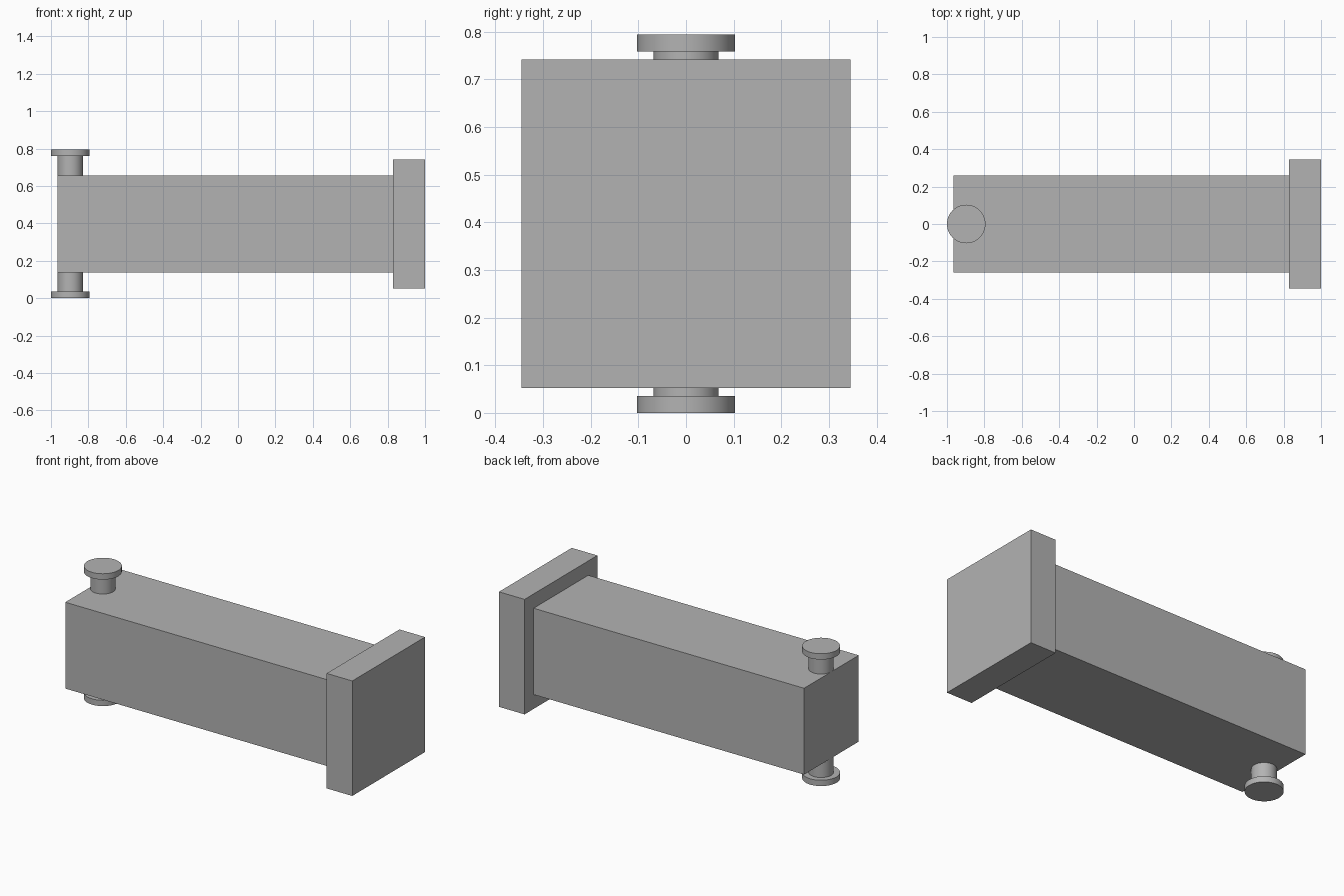
import bpy
import math

cube = bpy.data.objects.get("Cube")
if cube:
    bpy.data.objects.remove(cube, do_unlink=True)

GREY = (0.45, 0.45, 0.45, 1.0)
mat = bpy.data.materials.new("plain grey")
mat.use_nodes = True
mat.diffuse_color = GREY
mat.node_tree.nodes["Principled BSDF"].inputs["Base Color"].default_value = GREY

MID_Z = 0.397


def finish(name):
    obj = bpy.context.object
    obj.name = obj.data.name = name
    obj.data.materials.append(mat)
    return obj


def box(name, x0, x1, half):
    """Square bar along x, centred on the model's axis."""
    bpy.ops.mesh.primitive_cube_add(size=1, location=((x0 + x1) / 2, 0, MID_Z))
    obj = finish(name)
    obj.scale = (x1 - x0, 2 * half, 2 * half)
    bpy.ops.object.transform_apply(location=False, rotation=False, scale=True)


def disc(name, radius, z0, z1):
    """Upright cylinder on the pin axis."""
    bpy.ops.mesh.primitive_cylinder_add(
        vertices=64, radius=radius, depth=abs(z1 - z0),
        location=(-0.897, 0, (z0 + z1) / 2))
    finish(name)
    bpy.ops.object.shade_smooth_by_angle(angle=math.radians(30))


# Long square body and its wider end block
box("body", -0.965, 0.83, 0.259)
box("end_block", 0.83, 1.0, 0.345)

# Headed pins, mirrored above and below the body
for side, s in (("upper", 1), ("lower", -1)):
    disc(side + "_pin_stem", 0.068, MID_Z + s * 0.259, MID_Z + s * 0.362)
    disc(side + "_pin_head", 0.103, MID_Z + s * 0.362, MID_Z + s * 0.397)
